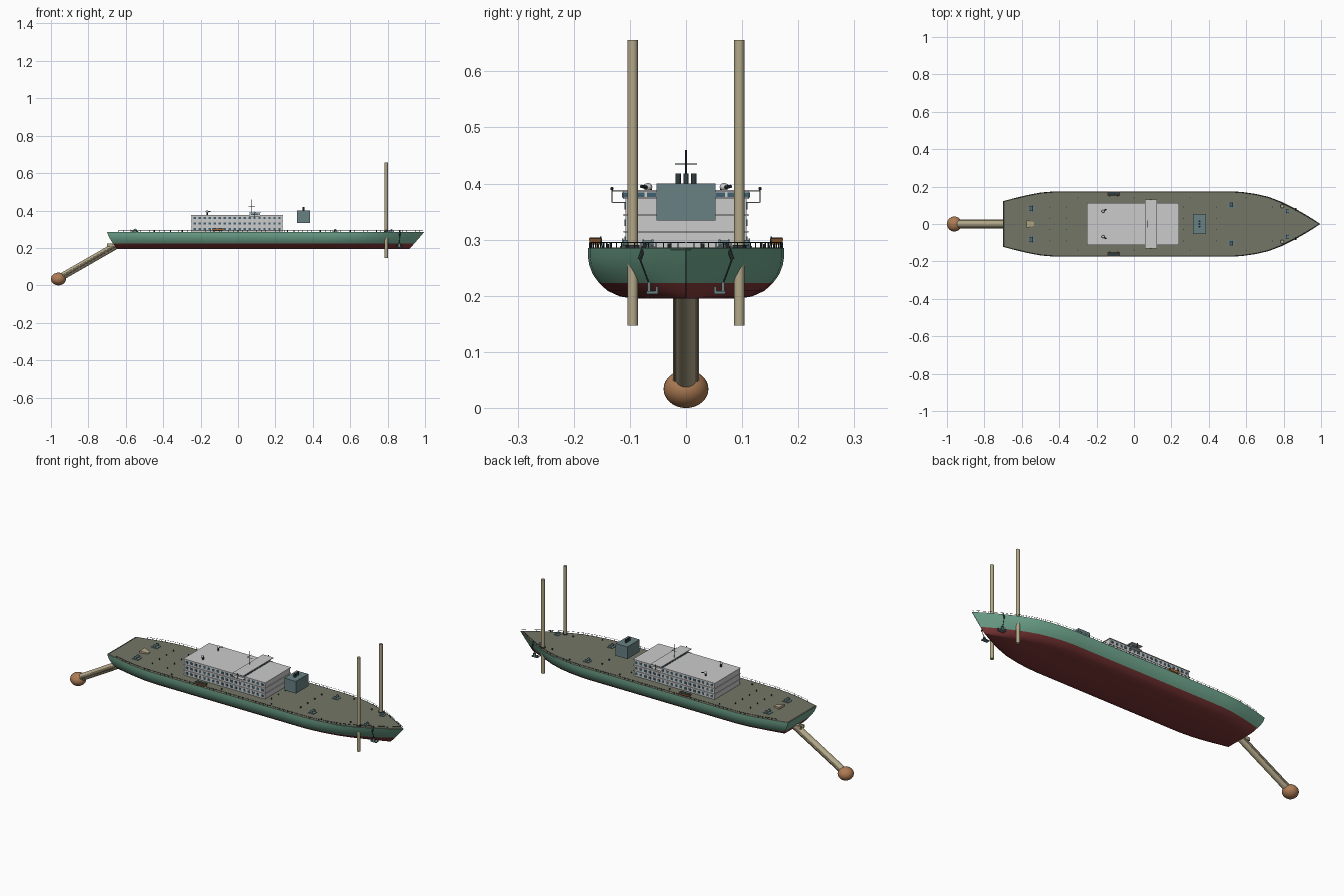
import bpy, bmesh, math
from mathutils import Vector

if "Cube" in bpy.data.objects:
    bpy.data.objects.remove(bpy.data.objects["Cube"])


def mat(name, *rgb):
    m = bpy.data.materials.new(name)
    m.diffuse_color = (*rgb, 1)
    m.use_nodes = True
    m.node_tree.nodes["Principled BSDF"].inputs["Base Color"].default_value = m.diffuse_color
    return m


GREEN, RED = mat("green", .16, .38, .27), mat("red", .22, .04, .04)
DECK, WHITE = mat("deck", .17, .18, .13), mat("white", .62, .63, .60)
TEAL, DARK = mat("teal", .14, .22, .23), mat("dark", .03, .045, .05)
GLASS, TAN = mat("glass", .05, .12, .16), mat("tan", .45, .39, .25)
ORANGE, COPPER = mat("orange", .60, .22, .06), mat("copper", .42, .20, .09)


def finish(name, bm, m, smooth=False):
    bmesh.ops.recalc_face_normals(bm, faces=bm.faces)
    me = bpy.data.meshes.new(name)
    bm.to_mesh(me)
    bm.free()
    ob = bpy.data.objects.new(name, me)
    bpy.context.collection.objects.link(ob)
    me.materials.append(m)
    if smooth:
        bpy.ops.object.select_all(action='DESELECT')
        ob.select_set(True)
        bpy.context.view_layer.objects.active = ob
        bpy.ops.object.shade_smooth_by_angle(angle=math.radians(35))
    return ob


def add_box(bm, c, s, taper=1):
    vs = bmesh.ops.create_cube(bm, size=1)["verts"]
    for v in vs:
        k = taper if v.co.z < 0 else 1
        v.co = Vector(c) + Vector((v.co.x * s[0] * k, v.co.y * s[1] * k, v.co.z * s[2]))


def add_rod(bm, a, b, r, n=8, r2=None):
    a, b = Vector(a), Vector(b)
    vs = bmesh.ops.create_cone(bm, cap_ends=True, segments=n, radius1=r,
                               radius2=r if r2 is None else r2, depth=(b - a).length)["verts"]
    q = (b - a).to_track_quat('Z', 'Y')
    for v in vs:
        v.co = q @ v.co + (a + b) / 2


def add_ball(bm, c, r, n=16):
    vs = bmesh.ops.create_uvsphere(bm, u_segments=n, v_segments=n // 2 + 2, radius=1)["verts"]
    for v in vs:
        v.co = Vector(c) + Vector([v.co[i] * r[i] for i in range(3)])


def parts(name, m, boxes=(), rods=(), balls=(), smooth=False):
    bm = bmesh.new()
    for b in boxes:
        add_box(bm, *b)
    for r in rods:
        add_rod(bm, *r)
    for s in balls:
        add_ball(bm, *s)
    return finish(name, bm, m, smooth)


# hull outline: half breadth along the deck
PLAN = [(-.70, .122), (-.64, .138), (-.57, .155), (-.50, .168), (-.42, .175), (-.1, .175), (.2, .175),
        (.52, .175), (.58, .171), (.65, .161), (.72, .145), (.79, .118), (.86, .083), (.93, .043), (.995, .001)]
DZ = .285


def ring(z, x0, x1, hw):
    pts = [(x0 + (x + .70) / 1.695 * (x1 - x0), w * hw / .175, z) for x, w in PLAN]
    return pts + [(x, -y, z) for x, y, z in reversed(pts)]


def loft(name, levels, m, caps):
    bm = bmesh.new()
    rings = [[bm.verts.new(p) for p in ring(*l)] for l in levels]
    n = len(rings[0])
    for a, b in zip(rings, rings[1:]):
        for i in range(n):
            bm.faces.new((a[i], a[(i + 1) % n], b[(i + 1) % n], b[i]))
    for k in caps:
        bm.faces.new(rings[k])
    return finish(name, bm, m, True)


loft("hull_bottom", [(.195, -.645, .915, .095), (.199, -.65, .92, .118), (.209, -.657, .93, .14),
                     (.223, -.667, .942, .155)], RED, (0,))
loft("hull_topsides", [(.223, -.667, .942, .155), (.238, -.678, .955, .166), (.255, -.688, .97, .1725),
                       (.27, -.695, .983, .175), (DZ, -.70, .995, .175)], GREEN, ())
loft("deck", [(DZ - .003, -.699, .993, .174), (DZ + .001, -.694, .988, .1725)], DECK, (0, 1))

# deck railing
rail_posts, rail_bars = [], []
for s in (1, -1):
    edge = [Vector((x * .995, s * max(w - .003, .001), DZ)) for x, w in PLAN[1:]]
    up = Vector((0, 0, .010))
    for a, b in zip(edge, edge[1:]):
        rail_bars.append((a + up, b + up, .0007, 4))
        k = max(1, round((b - a).length / .024))
        for i in range(k):
            p = a.lerp(b, i / k)
            rail_posts.append((p, p + up, .0009, 4))
parts("deck_railing", DARK, rods=rail_posts + rail_bars)

# deckhouse with floor ledges and windows
parts("deckhouse", WHITE, boxes=[((-.005, 0, .33), (.486, .216, .09))] +
      [((-.005, 0, z), (.492, .222, .003)) for z in (.314, .344, .3745)])
parts("deckhouse_windows", GLASS, boxes=[
    ((-.232 + i * .0267, s * .1083, z), (.013, .003, .012))
    for i in range(18) for z in (.300, .330, .360) for s in (1, -1)])

# bridge with wings, windows, searchlights
parts("bridge", WHITE, boxes=[((.09, 0, .380), (.052, .225, .013)), ((.09, 0, .3875), (.064, .262, .003)),
                              ((.09, 0, .366), (.06, .262, .002))])
parts("bridge_windows", GLASS, boxes=[((.09 + d * .026, -.103 + i * .0206, .380), (.003, .016, .009))
                                      for i in range(11) for d in (1, -1)] +
      [((.09, s * .1125, .380), (.04, .003, .009)) for s in (1, -1)])
parts("searchlights", DARK, rods=[((.09, s * .132, .366), (.09, s * .132, .389), .001, 6) for s in (1, -1)],
      balls=[((.09, s * .132, .391), (.003, .003, .003), 8) for s in (1, -1)])

# mast and roof domes
parts("mast", DARK, rods=[((.07, 0, .385), (.07, 0, .46), .0017, 8), ((.07, -.02, .435), (.07, .02, .435), .001, 6),
                          ((.055, 0, .422), (.09, 0, .422), .001, 6)])
parts("roof_dome_stands", DARK, rods=[((-.165, s * .065, .375), (-.165, s * .065, .39), .004, 8) for s in (1, -1)]
      + [((-.165, s * .065, .393), (-.148, s * .08, .395), .003, 8) for s in (1, -1)])
parts("roof_domes", WHITE, balls=[((-.165, s * .068, .394), (.008, .008, .007)) for s in (1, -1)], smooth=True)

# funnel casing and exhausts
parts("funnel_casing", TEAL, boxes=[((.35, 0, .367), (.07, .106, .066))])
parts("exhausts", DARK, rods=[((.35, y, .395), (.35, y, .418), .0048, 12) for y in (-.014, 0, .014)], smooth=True)

# lifeboats and davits
parts("lifeboats", ORANGE, boxes=[((-.108, s * .162, .297), (.066, .023, .011), .75) for s in (1, -1)])
parts("lifeboat_covers", DARK, boxes=[((-.108, s * .162, .3032), (.062, .020, .002)) for s in (1, -1)])
parts("davits", DARK, rods=[((x, s * .149, DZ), (x, s * .152, .306), .0013, 6)
                            for x in (-.13, -.086) for s in (1, -1)])

# winches: base, side plates and drum
for label, x, y, k in (("stern", -.55, .082, 1), ("midship", .52, .102, .9), ("bow", .82, .068, .7)):
    bx, rd = [], []
    for s in (1, -1):
        bx.append(((x, s * y, DZ + .002), (.036 * k, .034 * k, .004)))
        rd.append(((x, s * y - .012 * k, .294), (x, s * y + .012 * k, .294), .006 * k, 12))
        for e in (1, -1):
            c = s * y + e * .012 * k
            rd.append(((x, c - .0015, .294), (x, c + .0015, .294), .009 * k, 14))
    parts(label + "_winches", TEAL, bx, rd)

# small deck bollards
parts("bollards", DARK, rods=[((x, s * y, DZ), (x, s * y, .293), .003, 8)
                              for x in (-.45, -.36, .265, .44, .74) for y in (.03, .09)
                              for s in (1, -1) if not (x > .7 and y < .05)] +
      [((x, s * .14, DZ), (x, s * .14, .292), .003, 8) for x in (-.3, 0, .3, .6) for s in (1, -1)])

# stern ladder hoist block
bm = bmesh.new()
for x, y in ((-.575, .022), (-.575, -.022), (-.535, .010), (-.535, -.010)):
    for z in (DZ, .298 if x < -.55 else .291):
        bm.verts.new((x, y, z))
bmesh.ops.convex_hull(bm, input=bm.verts)
finish("hoist_block", bm, TAN)

# cutter ladder, hinge lugs and cutter head
A, B = Vector((-.64, 0, .220)), Vector((-.95, 0, .042))
parts("cutter_ladder", TAN, rods=[(A, B, .019, 20)] +
      [(A + Vector((0, s * .017, 0)), B + Vector((0, s * .017, 0)), .0065, 10) for s in (1, -1)], smooth=True)
parts("ladder_hinge", TAN, boxes=[((-.685, s * .012, .216), (.03, .007, .016)) for s in (1, -1)])
parts("cutter_head", COPPER, balls=[((-.96, 0, .034), (.04, .04, .034), 28)], smooth=True)

# spuds with guide collars
parts("spuds", TAN, rods=[((.792, s * .095, .147), (.792, s * .095, .656), .0093, 20) for s in (1, -1)], smooth=True)
parts("spud_collars", DARK, rods=[((.792, s * .095, .284), (.792, s * .095, .291), .0125, 16) for s in (1, -1)])

# bow anchors and hawse pipes
for s in (1, -1):
    tag = "left" if s > 0 else "right"
    parts(tag + "_anchor", TEAL, boxes=[((.862, s * .066, .215), (.012, .006, .02)),
                                        ((.862, s * .060, .206), (.034, .020, .005)),
                                        ((.877, s * .052, .211), (.005, .005, .012)),
                                        ((.846, s * .066, .211), (.005, .005, .012))])
    parts(tag + "_hawse_pipe", DARK, rods=[((.865, s * .083, .265), (.865, s * .072, .294), .0035, 8),
                                           ((.862, s * .066, .222), (.866, s * .083, .268), .0015, 6)])
